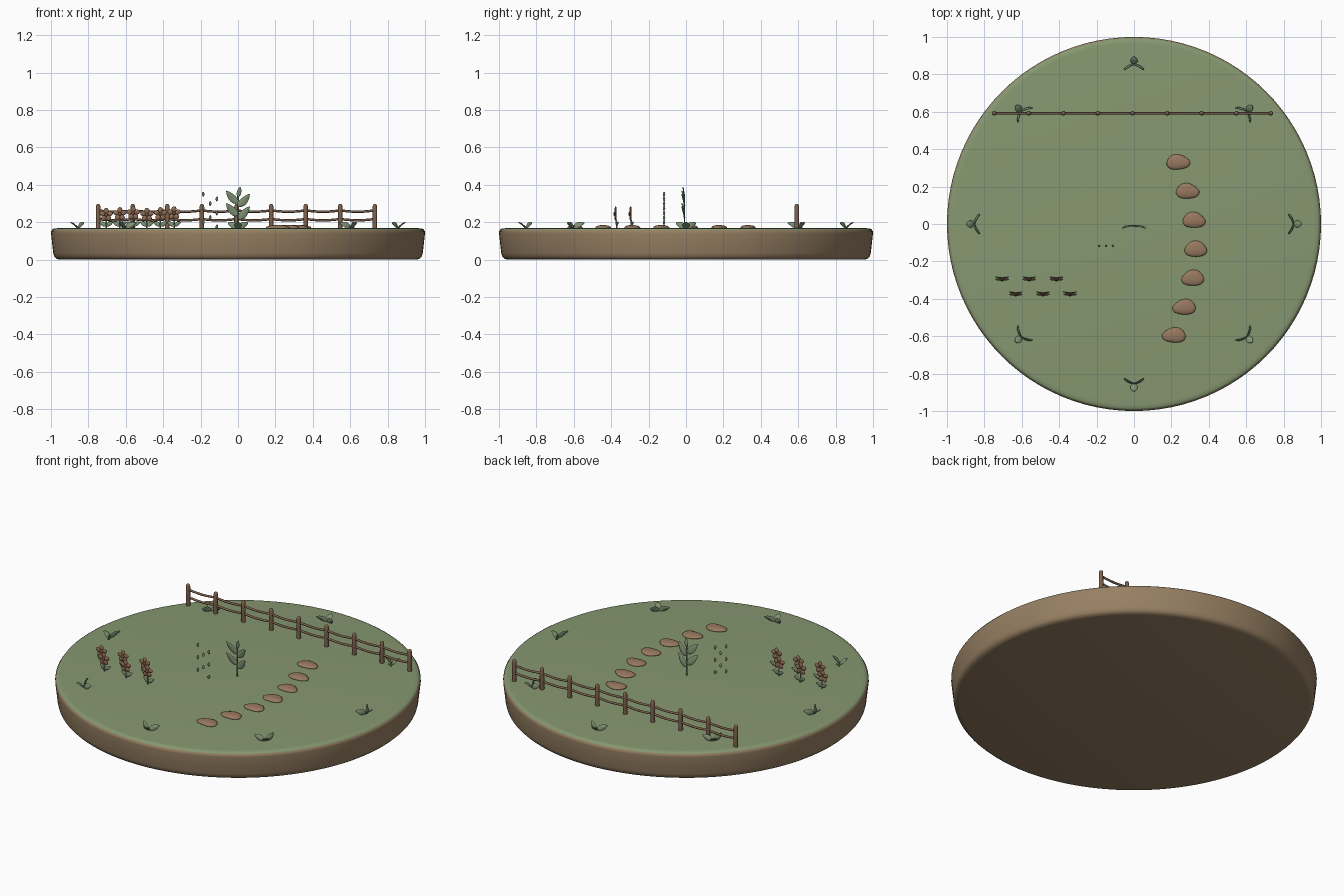
import bpy, bmesh, math
from mathutils import Vector as V

if "Cube" in bpy.data.objects:
    bpy.data.objects.remove(bpy.data.objects["Cube"])

TOP = 0.168  # height of the lawn


def material(name, rgb):
    m = bpy.data.materials.new(name)
    m.diffuse_color = (*rgb, 1)
    m.use_nodes = True
    m.node_tree.nodes["Principled BSDF"].inputs["Base Color"].default_value = m.diffuse_color
    return m


GRASS = material("grass green", (0.24, 0.315, 0.165))
SOIL = material("soil brown", (0.31, 0.215, 0.125))
WOOD = material("wood brown", (0.21, 0.12, 0.075))
STONE = material("path stone brown", (0.31, 0.19, 0.115))
LEAF = material("leaf green", (0.21, 0.29, 0.17))
PETAL = material("petal rust", (0.28, 0.15, 0.085))
HEART = material("flower heart brown", (0.17, 0.09, 0.055))


def finish(bm, name, mats, angle=50):
    bmesh.ops.recalc_face_normals(bm, faces=bm.faces)
    me = bpy.data.meshes.new(name)
    bm.to_mesh(me)
    bm.free()
    for m in mats:
        me.materials.append(m)
    ob = bpy.data.objects.new(name, me)
    bpy.context.collection.objects.link(ob)
    bpy.ops.object.select_all(action='DESELECT')
    bpy.context.view_layer.objects.active = ob
    ob.select_set(True)
    bpy.ops.object.shade_smooth_by_angle(angle=math.radians(angle))
    return ob


def loft(bm, path, side, widths, thicks, n=8, mat=0):
    """Closed elliptical tube along a path; side is the wide direction."""
    rings = []
    for i, p in enumerate(path):
        tan = (path[min(i + 1, len(path) - 1)] - path[max(i - 1, 0)]).normalized()
        s = (side - tan * side.dot(tan)).normalized()
        nrm = tan.cross(s)
        rings.append([bm.verts.new(p + s * widths[i] * math.cos(a) + nrm * thicks[i] * math.sin(a))
                      for a in (2 * math.pi * k / n for k in range(n))])
    faces = [bm.faces.new((a[k], a[(k + 1) % n], b[(k + 1) % n], b[k]))
             for a, b in zip(rings, rings[1:]) for k in range(n)]
    faces += [bm.faces.new(rings[0][::-1]), bm.faces.new(rings[-1])]
    for f in faces:
        f.material_index = mat


def stem(bm, a, b, r, mat=0):
    loft(bm, [a, a.lerp(b, 0.5), b], V((1, 0, 0)), [r] * 3, [r] * 3, 6, mat)


def leaf(bm, a, b, side, half, bow=V((0, 0, 0)), thick=0.003, mat=0):
    """Pointed leaf from a to b with a bowed midrib."""
    ts = [i / 9 for i in range(10)]
    path = [a.lerp(b, t) + bow * 4 * t * (1 - t) for t in ts]
    w = [0.002 + (half - 0.002) * math.sin(math.pi * t ** 0.85) ** 0.8 if 0 < t < 1 else 0.0015 for t in ts]
    loft(bm, path, side, w, [min(thick, x) for x in w], 8, mat)


def blob(bm, centre, direction, length, half, thick, side, mat=0):
    """Rounded ellipsoid, for petals and drops."""
    angles = [math.pi * (0.04 + 0.92 * i / 8) for i in range(9)]
    path = [centre - direction * length / 2 * math.cos(a) for a in angles]
    loft(bm, path, side, [half * math.sin(a) for a in angles],
         [thick * math.sin(a) for a in angles], 10, mat)


def lathe(name, profile, mat, n=96):
    bm = bmesh.new()
    rings = [[bm.verts.new((r * math.cos(2 * math.pi * k / n), r * math.sin(2 * math.pi * k / n), z))
              for k in range(n)] for r, z in profile]
    for a, b in zip(rings, rings[1:]):
        for k in range(n):
            bm.faces.new((a[k], a[(k + 1) % n], b[(k + 1) % n], b[k]))
    bm.faces.new(rings[0][::-1])
    bm.faces.new(rings[-1])
    return finish(bm, name, [mat], 40)


# Round island: soil body and thin lawn
lathe("soil_base", [(0.955, 0), (0.972, 0.005), (0.983, 0.016), (0.988, 0.035), (0.994, 0.09),
                    (1.0, 0.142), (0.999, 0.152), (0.994, 0.158)], SOIL)
lathe("lawn", [(0.98, 0.15), (0.995, 0.155), (0.993, 0.161), (0.985, 0.166), (0.965, TOP)], GRASS)

# Stepping stones in a curved path
bm = bmesh.new()
for i, (x, y) in enumerate([(0.235, 0.33), (0.285, 0.175), (0.32, 0.02), (0.33, -0.135),
                            (0.315, -0.29), (0.27, -0.445), (0.215, -0.595)]):
    for v in bmesh.ops.create_icosphere(bm, subdivisions=3, radius=1)['verts']:
        a = math.atan2(v.co.y, v.co.x)
        k = 1 + 0.07 * math.cos(3 * a + 0.8 + 0.25 * i) + 0.03 * math.cos(2 * a + i)
        v.co = (x + 0.061 * k * v.co.x, y + 0.042 * k * v.co.y, TOP + 0.003 + 0.014 * v.co.z)
finish(bm, "stepping_stones", [STONE], 80)

# Fence posts with rounded tops
posts = [-0.748 + 0.185 * i for i in range(9)]
FY = 0.592
bm = bmesh.new()
for x in posts:
    zs = [TOP - 0.01, 0.23, 0.286, 0.294, 0.298]
    rs = [0.0125, 0.0125, 0.012, 0.009, 0.003]
    loft(bm, [V((x, FY, z)) for z in zs], V((1, 0, 0)), rs, rs, 12)
finish(bm, "fence_posts", [WOOD], 60)

# Two rails, sagging a little between the posts
bm = bmesh.new()
for z in (0.263, 0.217):
    path = [V((posts[0] + 0.185 * j / 6, FY, z - 0.007 * math.sin(math.pi * (j % 6) / 6)))
            for j in range(49)]
    loft(bm, path, V((0, 1, 0)), [0.0065] * 49, [0.0065] * 49, 8)
finish(bm, "fence_rails", [WOOD], 60)

# Tall leafy plant in the middle
bm = bmesh.new()
C = V((0, -0.008, 0))
stem(bm, C + V((0, 0, TOP - 0.01)), C + V((0, 0, 0.35)), 0.0045)
for s, z in ((-1, 0.235), (1, 0.218), (-1, 0.302), (1, 0.285)):
    leaf(bm, C + V((0, 0, z)), C + V((s * 0.062, -0.014, z + 0.066)),
         V((s, 0, -1)), 0.02, V((0, 0.004, -0.005)), 0.004)
leaf(bm, C + V((0, 0, 0.335)), C + V((0.012, -0.008, 0.388)), V((1, 0, 0)), 0.012)
finish(bm, "tall_plant", [LEAF], 60)

# Ring of eight ground sprigs, one outward leaf and two swept side leaves each
bm = bmesh.new()
for i in range(8):
    a = i * math.pi / 4
    r = V((math.cos(a), math.sin(a), 0))
    t = V((-math.sin(a), math.cos(a), 0))
    up = V((0, 0, 1))
    base = r * 0.853 + up * (TOP - 0.002)
    leaf(bm, base, base + r * 0.043 + up * 0.034, t, 0.019, up * 0.004, 0.004)
    for s in (-1, 1):
        leaf(bm, base, base + t * s * 0.054 - r * 0.03 + up * 0.03,
             up - t * s * 0.6, 0.016, r * 0.006 + up * 0.004, 0.004)
finish(bm, "ground_sprigs", [LEAF], 60)

# Six flowers in two staggered rows
bm = bmesh.new()
for row, (x0, y) in enumerate(((-0.705, -0.29), (-0.632, -0.37))):
    for i in range(3):
        p = V((x0 + 0.145 * i, y, 0))
        head = p + V((0, -0.006, 0.24 + 0.004 * ((2 * i + row) % 3)))
        stem(bm, p + V((0, 0, TOP - 0.01)), head, 0.004)
        for s in (-1, 1):
            leaf(bm, p + V((0, 0, 0.178)), p + V((s * 0.036, 0.008, 0.2)),
                 V((-s * 0.5, 0, 1)), 0.011, V((0, 0, 0.003)))
        for k in range(5):
            a = math.pi / 2 + k * 2 * math.pi / 5
            d = V((math.cos(a), 0, math.sin(a)))
            blob(bm, head + d * 0.021, d, 0.032, 0.0135, 0.006, d.cross(V((0, 1, 0))), 1)
        blob(bm, head + V((0, -0.004, 0)), V((0, 1, 0)), 0.014, 0.0095, 0.0095, V((1, 0, 0)), 2)
finish(bm, "flowers", [LEAF, PETAL, HEART], 60)

# Small floating drops beside the plant
bm = bmesh.new()
for x, heights in ((-0.186, (0.2, 0.275, 0.35)), (-0.149, (0.225, 0.3)), (-0.113, (0.175, 0.25, 0.325))):
    for z in heights:
        blob(bm, V((x, -0.117, z)), V((0, 0, 1)), 0.026, 0.0065, 0.0065, V((1, 0, 0)))
finish(bm, "floating_drops", [LEAF], 60)
